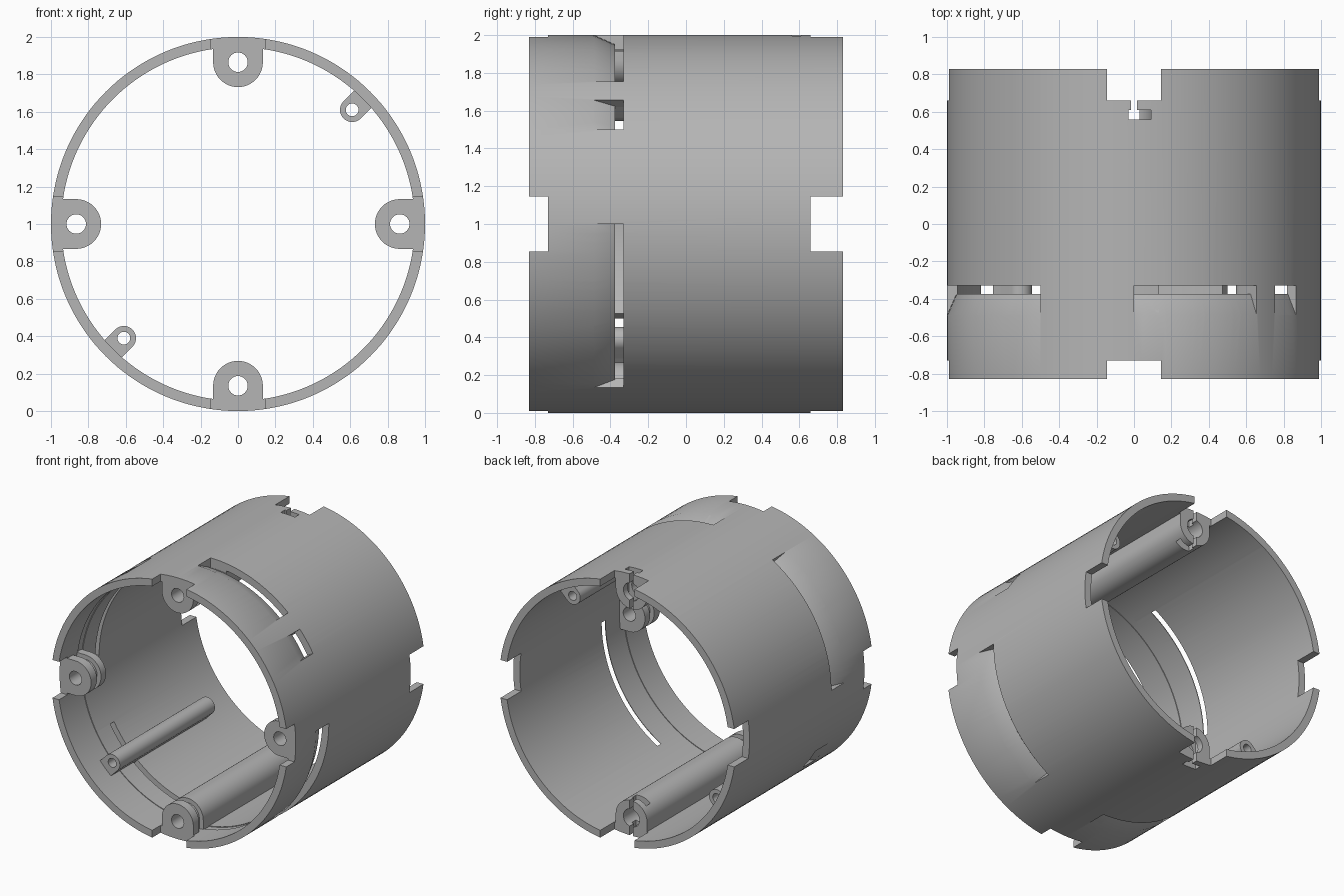
import bpy, bmesh
from math import sin, cos, pi, radians

cube = bpy.data.objects.get("Cube")
if cube:
    bpy.data.objects.remove(cube, do_unlink=True)

grey = bpy.data.materials.new("mid_grey")
grey.use_nodes = True
grey.diffuse_color = (0.46, 0.46, 0.46, 1)
grey.node_tree.nodes["Principled BSDF"].inputs["Base Color"].default_value = (0.46, 0.46, 0.46, 1)

PARTS = []


def finish(name, bm):
    bmesh.ops.recalc_face_normals(bm, faces=bm.faces)
    mesh = bpy.data.meshes.new(name)
    bm.to_mesh(mesh)
    bm.free()
    mesh.materials.append(grey)
    obj = bpy.data.objects.new(name, mesh)
    bpy.context.collection.objects.link(obj)
    return obj


def prism(name, outline, y0, y1, angle):
    """Extrude a (tangent, radius) outline along y, placed at an angle round the axis."""
    a = radians(angle)
    bm = bmesh.new()
    ends = [[bm.verts.new((r * cos(a) - t * sin(a), y, 1 + r * sin(a) + t * cos(a)))
             for t, r in outline] for y in (y0, y1)]
    n = len(outline)
    for ring in ends:
        bm.faces.new(ring)
    for i in range(n):
        j = (i + 1) % n
        bm.faces.new((ends[0][i], ends[0][j], ends[1][j], ends[1][i]))
    return finish(name, bm)


def sweep(name, profile, start, end, steps):
    """Turn a (y, radius) profile round the y axis, fully or over an arc."""
    full = abs(end - start) >= 360
    bm = bmesh.new()
    rings = []
    for i in range(steps if full else steps + 1):
        a = radians(start + (end - start) * i / steps)
        rings.append([bm.verts.new((r * cos(a), y, 1 + r * sin(a))) for y, r in profile])
    pairs = list(zip(rings, rings[1:]))
    if full:
        pairs.append((rings[-1], rings[0]))
    else:
        bm.faces.new(rings[0])
        bm.faces.new(rings[-1])
    n = len(profile)
    for p, q in pairs:
        for i in range(n):
            j = (i + 1) % n
            bm.faces.new((p[i], p[j], q[j], q[i]))
    return finish(name, bm)


def rect(t0, t1, r0, r1):
    return [(t0, r0), (t1, r0), (t1, r1), (t0, r1)]


def circle(radius, centre, n=32):
    return [(radius * cos(2 * pi * i / n), centre + radius * sin(2 * pi * i / n)) for i in range(n)]


def u_shape(radius, centre, outer, n=24):
    arc = [(-radius * cos(pi * i / n), centre - radius * sin(pi * i / n)) for i in range(n + 1)]
    return arc + [(radius, outer), (-radius, outer)]


def cut(obj, cutters):
    bpy.context.view_layer.objects.active = obj
    for c in cutters:
        c.hide_render = True
        mod = obj.modifiers.new("cut", 'BOOLEAN')
        mod.operation = 'DIFFERENCE'
        mod.solver = 'EXACT'
        mod.object = c
        bpy.ops.object.modifier_apply(modifier=mod.name)


FRONT, BACK = -0.83, 0.83
LUG_FRONT, TUBE_BACK = -0.73, 0.66
LUG_R, BOSS_R = 0.865, 0.863
cutters = []


def cutter(obj):
    cutters.append(obj)
    return obj


# Ramped slots: four arcs of sixty degrees, two of them split by a screw boss
slot_profile = [(-0.51, 1.01), (-0.375, 0.95), (-0.375, 0.925), (-0.33, 0.925),
                (-0.33, 1.06), (-0.51, 1.06)]
slots = []
for a0, a1 in ((30, 41), (49, 90), (120, 180), (210, 221), (229, 270), (300, 360)):
    slots.append(cutter(sweep("slot_cutter", slot_profile, a0, a1, max(4, (a1 - a0) // 3))))

# Latch cuts: narrow entry and sideways pocket at the back of the long tubes
latches = {}
for a in (90, 270):
    latches[a] = [
        cutter(prism("entry_cutter", rect(-0.015, 0.015, 0.68, 1.06), 0.59, 0.7, a)),
        cutter(prism("pocket_cutter", rect(-0.09, 0.03, 0.68, 1.06), 0.56, 0.61, a)),
    ]

# Shell with a shallow inner groove
shell = sweep("shell", [(FRONT, 1), (BACK, 1), (BACK, 0.945), (-0.54, 0.945), (-0.54, 0.95),
                        (-0.6, 0.95), (-0.6, 0.945), (FRONT, 0.945)], 0, 360, 144)
notches = []
for a in (0, 90, 180, 270):
    notch = rect(-0.145, 0.145, 0.8, 1.1)
    notches.append(cutter(prism("front_notch_cutter", notch, FRONT - 0.1, LUG_FRONT, a)))
    notches.append(cutter(prism("back_notch_cutter", notch, TUBE_BACK, BACK + 0.1, a)))
cut(shell, notches + slots + latches[90] + latches[270])
PARTS.append(shell)

# Mounting lugs: plate, narrow neck, then a short block or a long tube
for side, a in (("left", 0), ("top", 90), ("right", 180), ("bottom", 270)):
    long_tube = a in latches
    end = TUBE_BACK if long_tube else -0.55
    wide = u_shape(0.133, LUG_R, 0.985)
    plate = prism(side + "_lug_plate", wide, LUG_FRONT, -0.66, a)
    neck = prism(side + "_lug_neck", u_shape(0.1, LUG_R, 0.97), -0.67, -0.6, a)
    body = prism(side + ("_long_tube" if long_tube else "_lug_block"), wide, -0.61, end, a)
    hole = cutter(prism("hole_cutter", circle(0.052, LUG_R), -1, 1, a))
    for part in (plate, neck, body):
        cut(part, [hole])
        PARTS.append(part)
    if long_tube:
        bore = cutter(prism("bore_cutter", circle(0.068, LUG_R), 0.5, 1, a))
        cut(body, [bore] + latches[a] + slots)

# Slim screw bosses on the diagonal
for side, a in (("upper", 45), ("lower", 225)):
    boss = prism(side + "_screw_boss", u_shape(0.065, BOSS_R, 0.97), -0.65, 0.5, a)
    cut(boss, [cutter(prism("boss_hole_cutter", circle(0.034, BOSS_R), -1, 1, a))])
    PARTS.append(boss)

for c in cutters:
    bpy.data.objects.remove(c, do_unlink=True)

# Smooth curved walls, keep edges crisp
bpy.ops.object.select_all(action='DESELECT')
for part in PARTS:
    part.select_set(True)
bpy.context.view_layer.objects.active = shell
bpy.ops.object.shade_smooth_by_angle(angle=radians(25))
